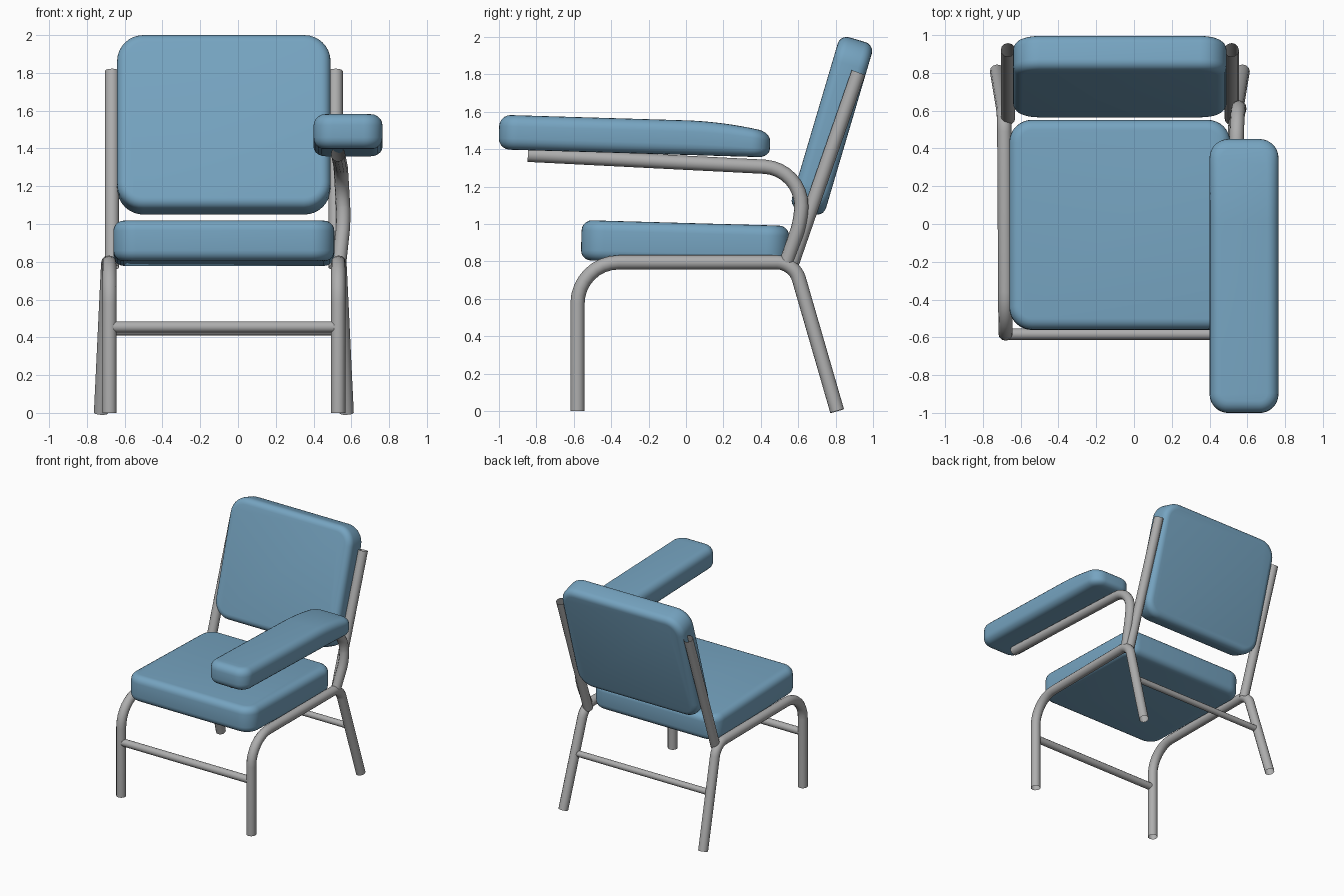
import bpy, bmesh, math
from mathutils import Vector, Matrix

if "Cube" in bpy.data.objects:
    bpy.data.objects.remove(bpy.data.objects["Cube"])

CX = -0.075   # centre line of the frame (the single arm sits off to the right)
R = 0.038     # main tube radius


def material(name, rgb):
    m = bpy.data.materials.new(name)
    m.diffuse_color = (*rgb, 1)
    m.use_nodes = True
    m.node_tree.nodes["Principled BSDF"].inputs["Base Color"].default_value = m.diffuse_color
    return m


BLUE = material("blue_upholstery", (0.18, 0.37, 0.53))
GREY = material("grey_metal", (0.42, 0.42, 0.42))


def finish(obj, mat):
    obj.data.materials.clear()
    obj.data.materials.append(mat)
    bpy.ops.object.select_all(action='DESELECT')
    obj.select_set(True)
    bpy.context.view_layer.objects.active = obj
    bpy.ops.object.shade_smooth_by_angle(angle=math.radians(50))


def tube(name, corners, radius=R):
    """Open tube along (x, y, z, bend length) corners, with rounded bends."""
    pts = []
    for i, c in enumerate(corners):
        p, d = Vector(c[:3]), c[3]
        if d == 0:
            pts.append(p)
            continue
        a = p + (Vector(corners[i - 1][:3]) - p).normalized() * d
        b = p + (Vector(corners[i + 1][:3]) - p).normalized() * d
        h1, h2 = a.lerp(p, 0.55), b.lerp(p, 0.55)
        for k in range(9):
            t = k / 8
            s = 1 - t
            pts.append(a * s**3 + h1 * 3 * s * s * t + h2 * 3 * s * t * t + b * t**3)
    cu = bpy.data.curves.new(name, 'CURVE')
    cu.dimensions = '3D'
    cu.bevel_depth = radius
    cu.bevel_resolution = 4
    sp = cu.splines.new('POLY')
    sp.points.add(len(pts) - 1)
    for q, p in zip(sp.points, pts):
        q.co = (*p, 1)
    tmp = bpy.data.objects.new(name + "_path", cu)
    bpy.context.collection.objects.link(tmp)
    bpy.context.view_layer.update()
    me = bpy.data.meshes.new_from_object(tmp.evaluated_get(bpy.context.evaluated_depsgraph_get()))
    bpy.data.objects.remove(tmp)
    obj = bpy.data.objects.new(name, me)
    bpy.context.collection.objects.link(obj)
    finish(obj, GREY)


def cushion(name, size, corner, rim, centre, tilt, taper=0):
    """Padded slab with rounded corners and rim; taper thins its rear end."""
    bm = bmesh.new()
    bmesh.ops.create_cube(bm, size=1, matrix=Matrix.Diagonal((*size, 1)))
    upright = [e for e in bm.edges if abs(e.verts[0].co.z - e.verts[1].co.z) > 1e-4]
    bmesh.ops.bevel(bm, geom=upright, offset=corner, segments=8, profile=0.5, affect='EDGES')
    edge = [e for e in bm.edges
            if abs(e.verts[0].co.z - e.verts[1].co.z) < 1e-4
            and any(abs(f.normal.z) > 0.9 for f in e.link_faces)]
    bmesh.ops.bevel(bm, geom=edge, offset=rim, segments=5, profile=0.5, affect='EDGES')
    if taper:
        for k in range(1, 6):
            bmesh.ops.bisect_plane(bm, geom=bm.verts[:] + bm.edges[:] + bm.faces[:],
                                   plane_co=(0, size[1] * (0.15 + 0.05 * k), 0), plane_no=(0, 1, 0))
        for v in bm.verts:
            t = max(0, (v.co.y / size[1] - 0.18) / 0.32)
            v.co.z = -size[2] / 2 + (v.co.z + size[2] / 2) * (1 - taper * t * t)
    bm.transform(Matrix.Translation(centre) @ Matrix.Rotation(math.radians(tilt), 4, 'X'))
    bmesh.ops.recalc_face_normals(bm, faces=bm.faces)
    me = bpy.data.meshes.new(name)
    bm.to_mesh(me)
    bm.free()
    obj = bpy.data.objects.new(name, me)
    bpy.context.collection.objects.link(obj)
    finish(obj, BLUE)


# Upholstered parts
cushion("seat", (1.17, 1.11, 0.215), 0.12, 0.055, (CX, -0.005, 0.898), -1.6)
cushion("backrest", (1.13, 0.96, 0.19), 0.14, 0.05, (CX, 0.78, 1.525), 73.5)
cushion("armrest_pad", (0.365, 1.45, 0.185), 0.10, 0.06, (0.5825, -0.275, 1.47), -1.7, taper=0.28)

# Side frames (front leg, seat rail and splayed rear leg in one tube) and back posts
for side, s in (("left", -1), ("right", 1)):
    tube(side + "_side_frame", [
        (CX + s * 0.605, -0.58, 0, 0),
        (CX + s * 0.605, -0.58, 0.795, 0.22),
        (CX + s * 0.612, 0.578, 0.795, 0.09),
        (CX + s * 0.65, 0.808, 0, 0)])
    tube(side + "_back_post", [
        (CX + s * 0.592, 0.56, 0.77, 0),
        (CX + s * 0.592, 0.922, 1.81, 0)])

# Arm support tube on the right side only
tube("armrest_support", [
    (0.53, -0.845, 1.37, 0),
    (0.545, 0.62, 1.296, 0.20),
    (0.56, 0.615, 1.02, 0.07),
    (0.535, 0.535, 0.79, 0)])

# Cross bars between the legs
tube("front_cross_bar", [(CX - 0.6, -0.583, 0.455, 0), (CX + 0.6, -0.583, 0.455, 0)], 0.03)
tube("rear_cross_bar", [(CX - 0.62, 0.682, 0.435, 0), (CX + 0.62, 0.682, 0.435, 0)], 0.025)
